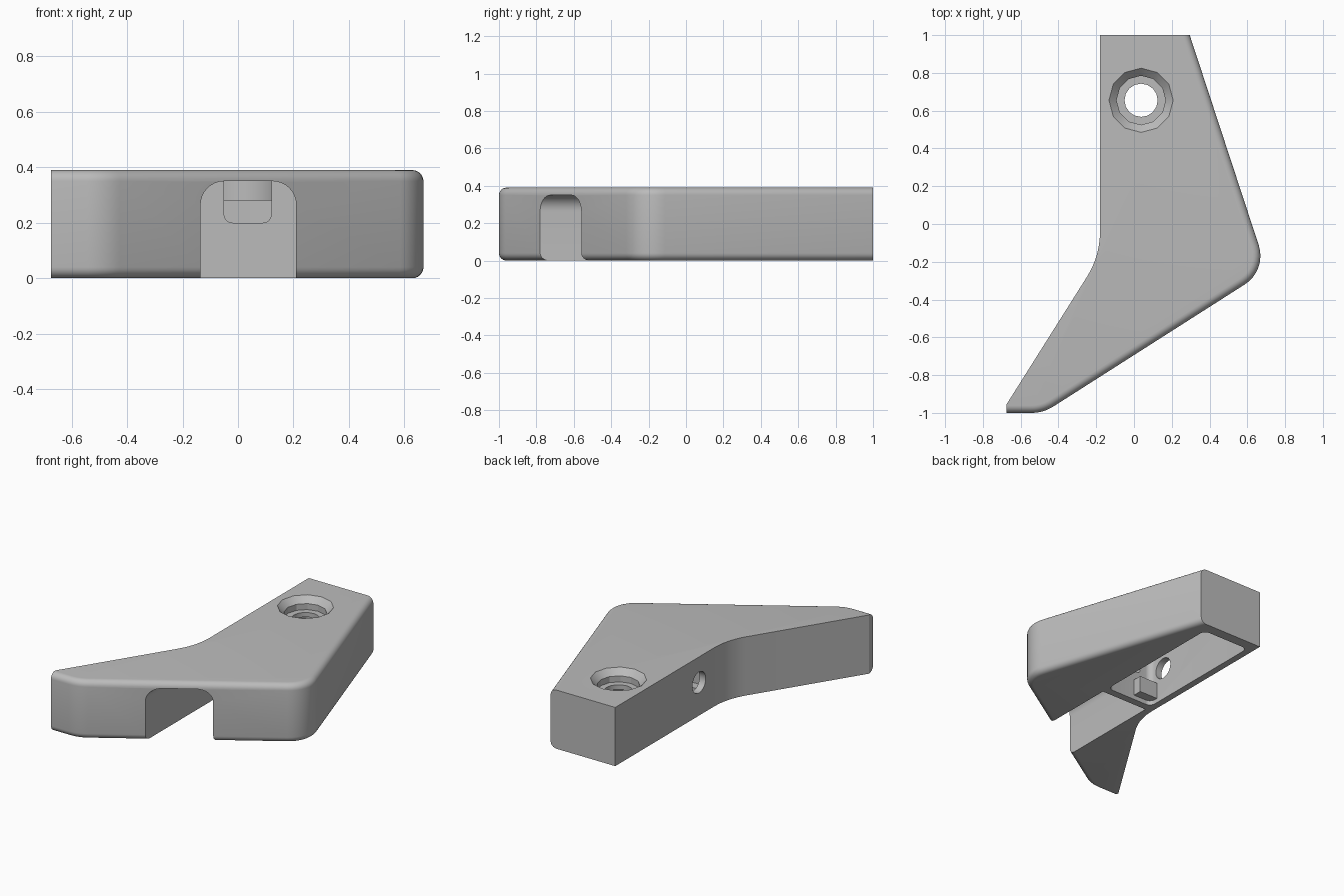
import bpy, bmesh, math
from mathutils import Vector, Matrix

cube = bpy.data.objects.get("Cube")
if cube:
    bpy.data.objects.remove(cube, do_unlink=True)

grey = bpy.data.materials.new("plain_grey")
grey.use_nodes = True
grey.diffuse_color = (0.5, 0.5, 0.5, 1)
grey.node_tree.nodes["Principled BSDF"].inputs["Base Color"].default_value = (0.5, 0.5, 0.5, 1)


def rounded(corners, steps=8):
    """Polygon points from (x, y, corner radius) triples."""
    pts = []
    for i, (x, y, r) in enumerate(corners):
        p = Vector((x, y))
        if r == 0:
            pts.append(p)
            continue
        a = (Vector(corners[i - 1][:2]) - p).normalized()
        b = (Vector(corners[(i + 1) % len(corners)][:2]) - p).normalized()
        half = a.angle(b) / 2
        centre = p + (a + b).normalized() * r / math.sin(half)
        start = p + a * r / math.tan(half) - centre
        end = p + b * r / math.tan(half) - centre
        sweep = start.angle_signed(end)
        for k in range(steps + 1):
            pts.append(centre + Matrix.Rotation(-sweep * k / steps, 2) @ start)
    return pts


def prism(name, pts, low, high, along="z", bevel_rule=None, width=0.04):
    """Extrude a profile along z, or an xz profile along y."""
    bm = bmesh.new()
    place = (lambda p, d: (p.x, p.y, d)) if along == "z" else (lambda p, d: (p.x, d, p.y))
    face = bm.faces.new([bm.verts.new(place(p, low)) for p in pts])
    new = bmesh.ops.extrude_face_region(bm, geom=[face])["geom"]
    shift = (0, 0, high - low) if along == "z" else (0, high - low, 0)
    bmesh.ops.translate(bm, vec=shift, verts=[v for v in new if isinstance(v, bmesh.types.BMVert)])
    bmesh.ops.recalc_face_normals(bm, faces=bm.faces)
    if bevel_rule:
        edges = [e for e in bm.edges if bevel_rule(e)]
        bmesh.ops.bevel(bm, geom=edges, offset=width, segments=6, profile=0.5, affect="EDGES")
    return finish(name, bm)


def cone(name, r_low, r_high, centre, depth, sides, rot=None):
    bm = bmesh.new()
    matrix = Matrix.Translation(centre) @ (rot or Matrix())
    bmesh.ops.create_cone(bm, cap_ends=True, segments=sides, radius1=r_low,
                          radius2=r_high, depth=depth, matrix=matrix)
    return finish(name, bm)


def finish(name, bm):
    mesh = bpy.data.meshes.new(name)
    bm.to_mesh(mesh)
    bm.free()
    mesh.materials.append(grey)
    obj = bpy.data.objects.new(name, mesh)
    bpy.context.collection.objects.link(obj)
    return obj


def combine(target, tool, operation="DIFFERENCE"):
    mod = target.modifiers.new("combine", "BOOLEAN")
    mod.operation, mod.solver, mod.object = operation, "EXACT", tool
    bpy.context.view_layer.objects.active = target
    bpy.ops.object.modifier_apply(modifier=mod.name)
    bpy.data.objects.remove(tool, do_unlink=True)


HEIGHT, CEILING = 0.39, 0.35
LEFT, RIGHT = -0.135, 0.21
MID = (LEFT + RIGHT) / 2


# Angled body, filleted along the front and outer edges only
def outer_rim(e):
    a, b = (v.co for v in e.verts)
    m = (a + b) / 2
    front_or_outer = m.y < -0.99 or m.x > 0.297 or m.y < 0.637 * m.x - 0.66
    return abs(a.z - b.z) < 0.001 and front_or_outer and m.x > -0.67


outline = rounded([(-0.18, 1, 0), (0.295, 1, 0), (0.704, -0.245, 0.18), (-0.48, -1, 0.22),
                   (-0.675, -1, 0), (-0.675, -0.955, 0), (-0.18, -0.17, 0.45)])
body = prism("bracket_body", outline, 0, HEIGHT, bevel_rule=outer_rim)

# Front channel, open at the bottom
channel = rounded([(LEFT, -0.2, 0), (LEFT, CEILING, 0.085),
                   (RIGHT, CEILING, 0.085), (RIGHT, -0.2, 0)])
combine(body, prism("channel_cutter", channel, -1.3, -0.05, along="y"))

# Rear pocket behind a thin dividing wall
pocket = rounded([(LEFT, 0, 0.04), (LEFT, 0.93, 0.04), (RIGHT, 0.93, 0.04), (RIGHT, 0, 0.04)])
combine(body, prism("pocket_cutter", pocket, -0.1, CEILING))

# Window through the dividing wall
window = rounded([(-0.05, CEILING, 0), (0.12, CEILING, 0), (0.12, 0.2, 0.03), (-0.05, 0.2, 0.03)])
combine(body, prism("window_cutter", window, -0.1, 0.03, along="y"))

# Boss under the stepped screw hole, then the hole itself
bore = (MID, 0.655)
combine(body, cone("boss", 0.165, 0.165, (*bore, 0.325), 0.09, 24), "UNION")
combine(body, cone("countersink_cutter", 0.13, 0.18, (*bore, 0.375), 0.05, 12))
combine(body, cone("seat_cutter", 0.13, 0.13, (*bore, 0.36), 0.1, 12))
combine(body, cone("screw_cutter", 0.088, 0.088, (*bore, 0.3), 0.3, 16))

# Small lug in the pocket corner
lug = rounded([(-0.15, -0.02, 0), (-0.15, 0.06, 0), (0, 0.06, 0), (0, -0.02, 0)])
combine(body, prism("lug", lug, 0.03, 0.14), "UNION")

# Round hole through the inner side wall
sideways = Matrix.Rotation(math.pi / 2, 4, "Y")
combine(body, cone("side_hole_cutter", 0.07, 0.07, (-0.16, 0.12, 0.22), 0.12, 24, sideways))

bpy.ops.object.select_all(action="DESELECT")
body.select_set(True)
bpy.context.view_layer.objects.active = body
bpy.ops.object.shade_smooth_by_angle(angle=math.radians(28))
